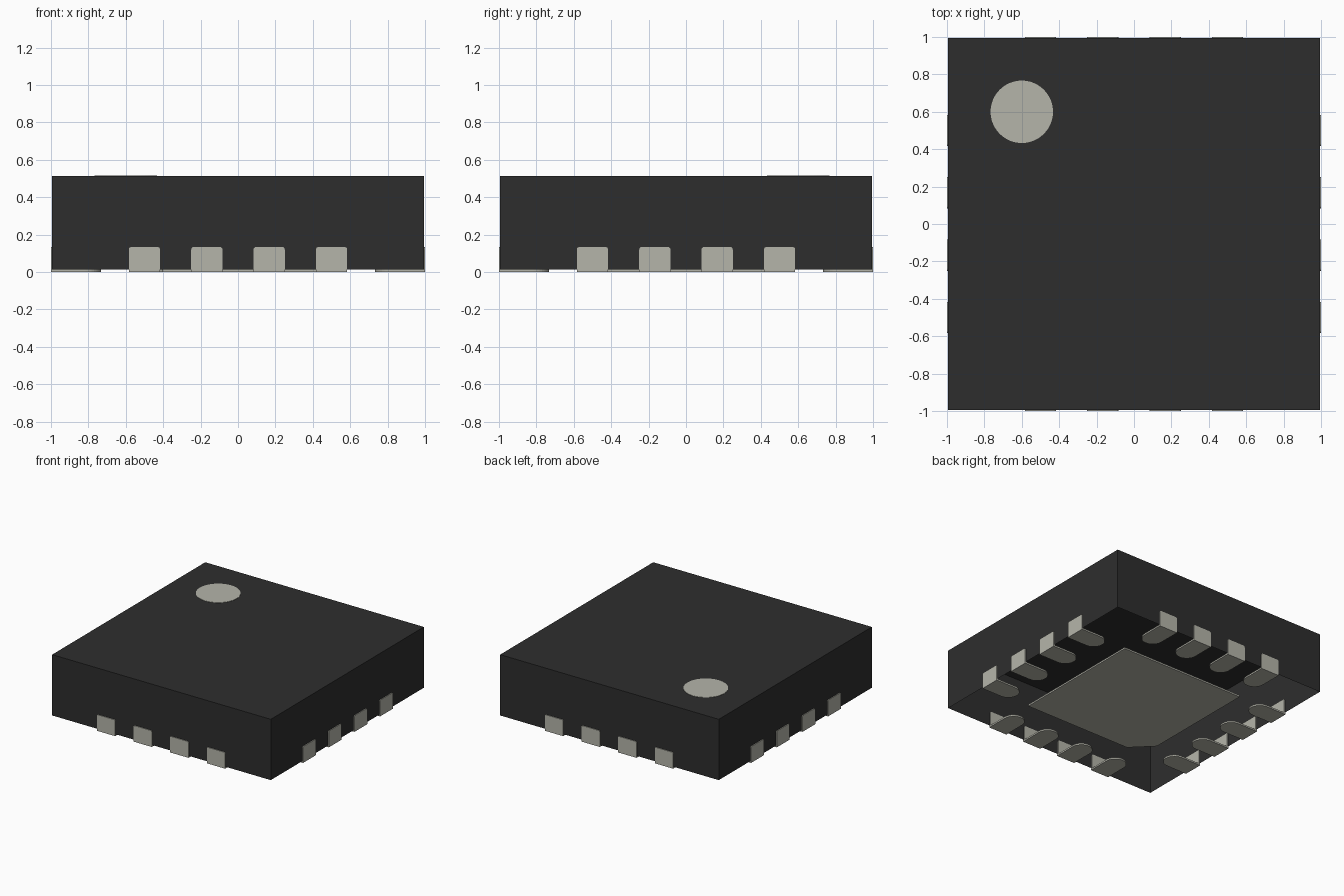
import bpy, bmesh, math
from mathutils import Matrix

cube = bpy.data.objects.get("Cube")
if cube:
    bpy.data.objects.remove(cube, do_unlink=True)


def material(name, rgb):
    m = bpy.data.materials.new(name)
    m.use_nodes = True
    m.diffuse_color = (*rgb, 1)
    bsdf = next(n for n in m.node_tree.nodes if n.type == 'BSDF_PRINCIPLED')
    bsdf.inputs["Base Color"].default_value = (*rgb, 1)
    return m


BLACK = material("black plastic", (0.027, 0.027, 0.027))
METAL = material("pale metal", (0.46, 0.46, 0.40))


def finish(name, bm, mat):
    bmesh.ops.recalc_face_normals(bm, faces=bm.faces)
    me = bpy.data.meshes.new(name)
    bm.to_mesh(me)
    bm.free()
    me.materials.append(mat)
    ob = bpy.data.objects.new(name, me)
    bpy.context.collection.objects.link(ob)
    return ob


def add_prism(bm, points, height, matrix=Matrix()):
    """Extrude a flat outline upwards from z = 0, then place it."""
    base = bm.faces.new([bm.verts.new((x, y, 0)) for x, y in points])
    top = bmesh.ops.extrude_face_region(bm, geom=[base], use_keep_orig=True)["geom"]
    moved = [v for v in top if isinstance(v, bmesh.types.BMVert)]
    bmesh.ops.translate(bm, verts=moved, vec=(0, 0, height))
    bmesh.ops.transform(bm, verts=list(base.verts) + moved, matrix=matrix)


def arc(cx, cy, r, start, end, n):
    return [(cx + r * math.cos(math.radians(start + (end - start) * i / n)),
             cy + r * math.sin(math.radians(start + (end - start) * i / n)))
            for i in range(n + 1)]


FOIL = 0.0133            # thickness of the metal
BODY, TOP = 0.9935, 0.513

# Body: thin shell, open underneath
bm = bmesh.new()
add_prism(bm, [(-BODY, -BODY), (BODY, -BODY), (BODY, BODY), (-BODY, BODY)],
          TOP - FOIL, Matrix.Translation((0, 0, FOIL)))
bmesh.ops.recalc_face_normals(bm, faces=bm.faces)
under = [f for f in bm.faces if f.normal.z < -0.5]
bmesh.ops.delete(bm, geom=under, context='FACES_ONLY')
finish("body_shell", bm, BLACK)

# Round corner marker on the top
bm = bmesh.new()
add_prism(bm, arc(-0.6, 0.6, 0.167, 0, 352.5, 47), 0.003,
          Matrix.Translation((0, 0, TOP - 0.0005)))
finish("corner_marker", bm, METAL)

# Central pad with one cut corner
h, c = 0.565, 0.16
bm = bmesh.new()
add_prism(bm, [(-h + c, -h), (h, -h), (h, h), (-h, h), (-h, -h + c)], FOIL)
finish("center_pad", bm, METAL)

# L-shaped contacts: four on each side
W, H, R = 0.0833, 0.133, 0.012
foot = [(-W, -1), (W, -1)] + arc(0, -0.733 - W, W, 0, 180, 16)
wall = [(-W, 0), (W, 0)] + arc(W - R, H - R, R, 0, 90, 4) + arc(R - W, H - R, R, 90, 180, 4)
for side, angle in (("front", 0), ("left", 90), ("back", 180), ("right", 270)):
    turn = Matrix.Rotation(math.radians(angle), 4, 'Z')
    for i in range(4):
        place = turn @ Matrix.Translation((-0.5 + i / 3, 0, 0))
        bm = bmesh.new()
        add_prism(bm, foot, FOIL, place)
        upright = Matrix.Translation((0, -1 + FOIL, 0)) @ Matrix.Rotation(math.pi / 2, 4, 'X')
        add_prism(bm, wall, FOIL, place @ upright)
        finish(f"{side}_contact_{i + 1}", bm, METAL)
